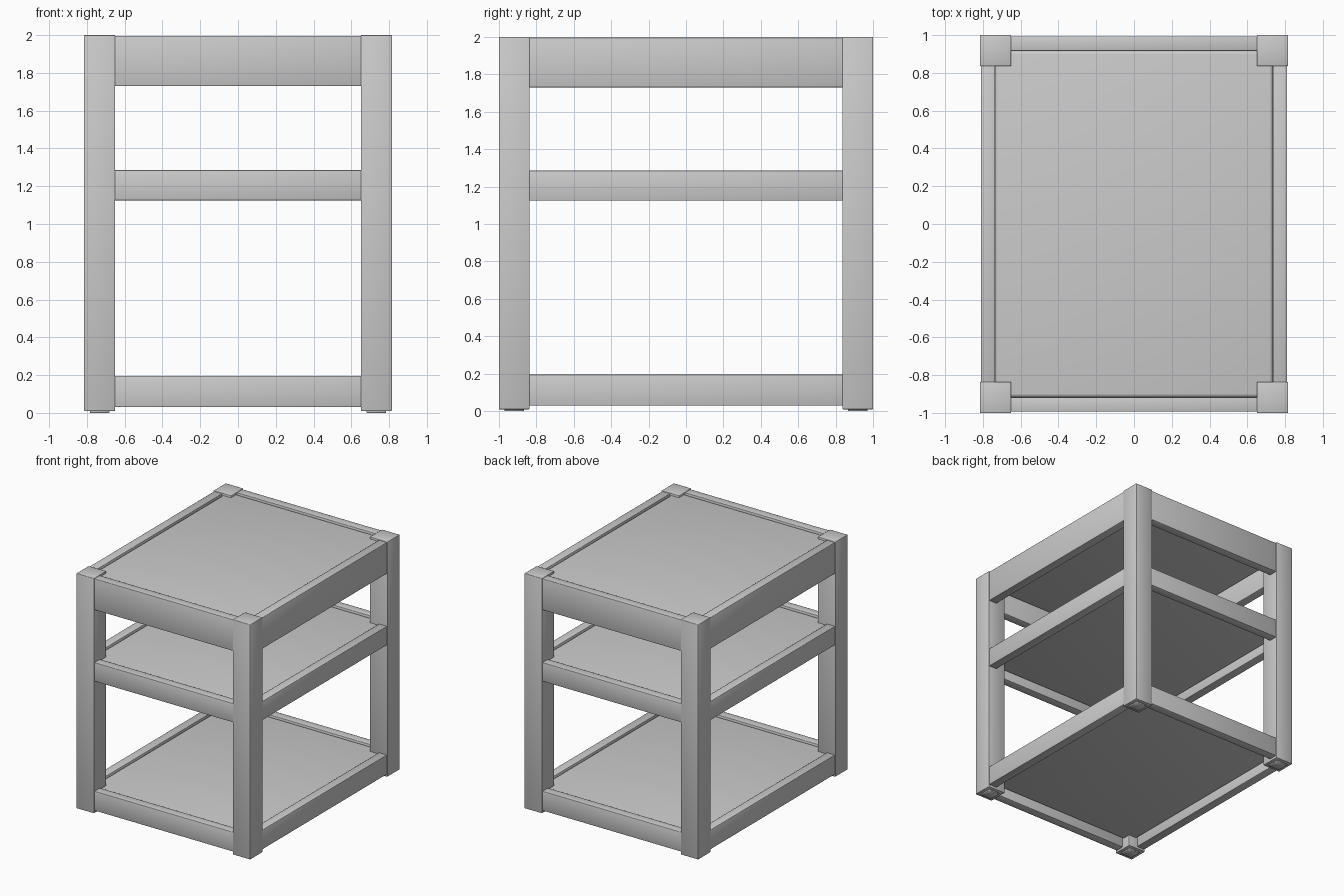
import bpy
import math

cube = bpy.data.objects.get("Cube")
if cube:
    bpy.data.objects.remove(cube, do_unlink=True)

grey = bpy.data.materials.new("light grey")
grey.use_nodes = True
COLOUR = (0.6, 0.6, 0.6, 1)
grey.diffuse_color = COLOUR
grey.node_tree.nodes["Principled BSDF"].inputs["Base Color"].default_value = COLOUR

HX, HY = 0.815, 1.0      # half width and half depth
POST = 0.165             # post thickness
RAIL = 0.075             # rail thickness


def box(name, low, high, bevel=0.004, segments=2):
    """Softened box between two corners."""
    bpy.ops.mesh.primitive_cube_add(size=1, location=[(a + b) / 2 for a, b in zip(low, high)])
    ob = bpy.context.object
    ob.name = name
    ob.scale = [b - a for a, b in zip(low, high)]
    bpy.ops.object.transform_apply(location=False, rotation=False, scale=True)
    ob.data.materials.append(grey)
    mod = ob.modifiers.new("soft edges", "BEVEL")
    mod.width = bevel
    mod.segments = segments
    bpy.ops.object.modifier_apply(modifier=mod.name)
    bpy.ops.object.shade_smooth_by_angle(angle=math.radians(50))
    return ob


# Corner posts with small foot pads
for sx, side in ((1, "left"), (-1, "right")):
    for sy, end in ((-1, "front"), (1, "back")):
        cx, cy = sx * (HX - POST / 2), sy * (HY - POST / 2)
        h, f = POST / 2, 0.052
        box(f"{end}_{side}_post", (cx - h, cy - h, 0.01), (cx + h, cy + h, 2))
        box(f"{end}_{side}_foot", (cx - f, cy - f, 0), (cx + f, cy + f, 0.03), 0.002, 1)

# Three tiers, each a rail frame around a panel
for tier, z0, z1 in (("bottom", 0.03, 0.195), ("middle", 1.125, 1.285), ("top", 1.73, 1.995)):
    ix, iy = HX - POST, HY - POST
    ox, oy = HX - 0.005, HY - 0.008
    for s, side, end in ((1, "left", "back"), (-1, "right", "front")):
        xs = sorted((s * ox, s * (ox - RAIL)))
        ys = sorted((s * oy, s * (oy - RAIL)))
        box(f"{tier}_{side}_rail", (xs[0], -iy - 0.01, z0), (xs[1], iy + 0.01, z1))
        box(f"{tier}_{end}_rail", (-ix - 0.01, ys[0], z0), (ix + 0.01, ys[1], z1))
    px, py = ox - RAIL, oy - RAIL
    box(f"{tier}_panel", (-px, -py, z1 - 0.09), (px, py, z1 - 0.012), 0.02, 4)
